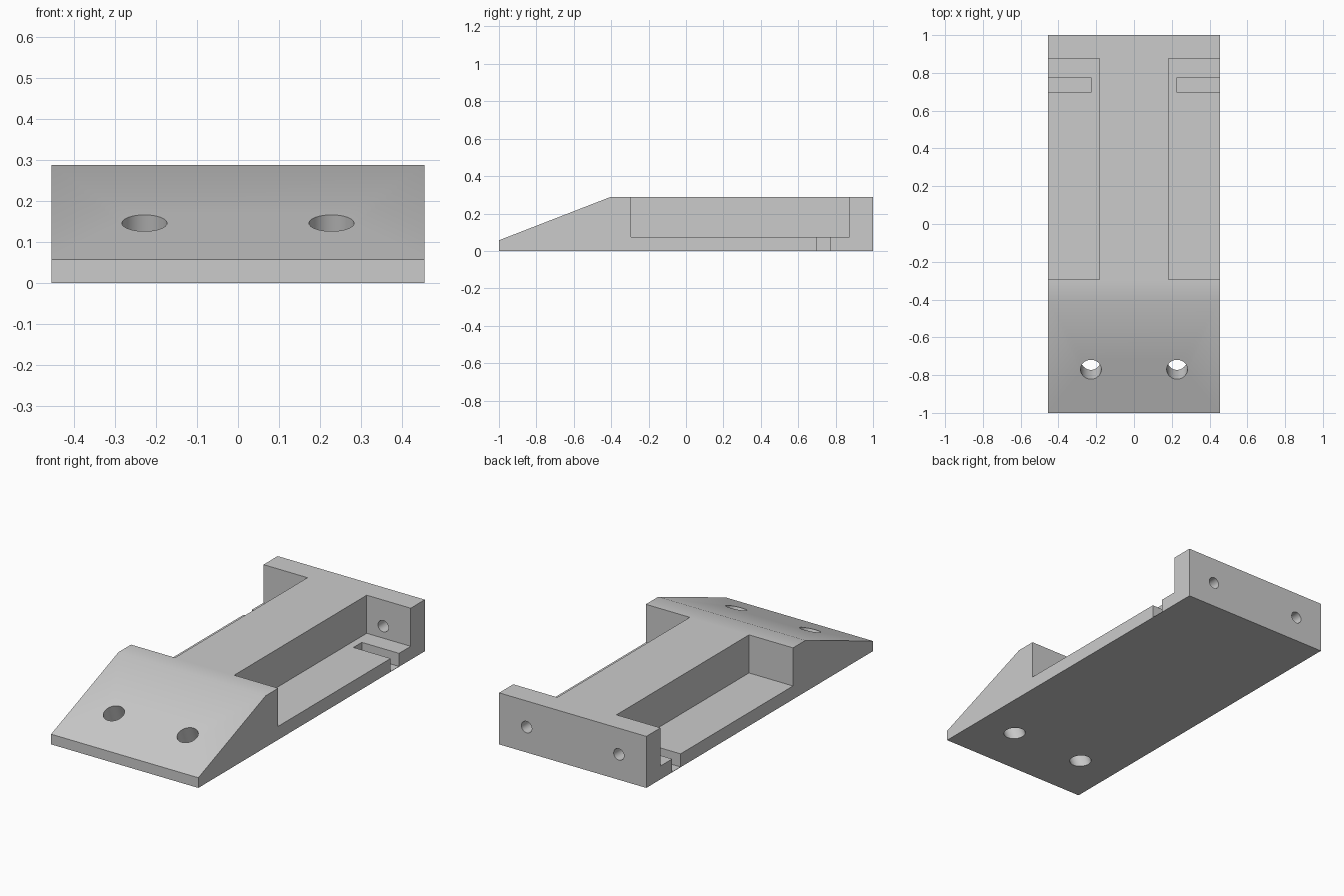
import bpy
import bmesh
from math import atan2, pi
from mathutils import Matrix, Vector

default = bpy.data.objects.get("Cube")
if default:
    bpy.data.objects.remove(default, do_unlink=True)

HALF_W, HEIGHT, NOSE_H, SLOPE_END = 0.455, 0.288, 0.057, -0.405

grey = bpy.data.materials.new("plain grey")
grey.use_nodes = True
colour = (0.6, 0.6, 0.6, 1)
grey.diffuse_color = colour
grey.node_tree.nodes["Principled BSDF"].inputs["Base Color"].default_value = colour


def make_object(name, bm):
    bmesh.ops.recalc_face_normals(bm, faces=bm.faces)
    mesh = bpy.data.meshes.new(name)
    bm.to_mesh(mesh)
    bm.free()
    mesh.materials.append(grey)
    obj = bpy.data.objects.new(name, mesh)
    bpy.context.collection.objects.link(obj)
    return obj


def box(name, low, high):
    low, high = Vector(low), Vector(high)
    bm = bmesh.new()
    bmesh.ops.create_cube(bm, size=1, matrix=Matrix.Translation((low + high) / 2)
                          @ Matrix.Diagonal((*(high - low), 1)))
    return make_object(name, bm)


def rod(name, centre, radius, length, tilt):
    bm = bmesh.new()
    bmesh.ops.create_cone(bm, cap_ends=True, segments=48, radius1=radius,
                          radius2=radius, depth=length,
                          matrix=Matrix.Translation(centre) @ Matrix.Rotation(tilt, 4, "X"))
    return make_object(name, bm)


# Wedge-nosed block: side profile extruded across the width
profile = [(-1, 0), (1, 0), (1, HEIGHT), (SLOPE_END, HEIGHT), (-1, NOSE_H)]
bm = bmesh.new()
side = bm.faces.new([bm.verts.new((-HALF_W, y, z)) for y, z in profile])
extruded = bmesh.ops.extrude_face_region(bm, geom=[side])["geom"]
bmesh.ops.translate(bm, vec=(2 * HALF_W, 0, 0),
                    verts=[v for v in extruded if isinstance(v, bmesh.types.BMVert)])
body = make_object("wedge_block", bm)

# Cutters for each side: pocket, floor slot, nose hole and rear wall hole
slope = atan2(HEIGHT - NOSE_H, SLOPE_END + 1)
cutters = []
for side_name, s in (("left", 1), ("right", -1)):
    def span(inner, y0, y1, z0, z1):
        x0, x1 = sorted((s * inner, s * 0.6))
        return (x0, y0, z0), (x1, y1, z1)

    cutters += [
        box(side_name + "_pocket_cutter", *span(0.183, -0.295, 0.875, 0.075, 0.5)),
        box(side_name + "_slot_cutter", *span(0.225, 0.698, 0.772, 0.002, 0.2)),
        rod(side_name + "_nose_hole_cutter", (s * 0.228, -0.77, 0.146), 0.055, 0.6, slope),
        rod(side_name + "_rear_hole_cutter", (s * 0.285, 0.94, 0.142), 0.032, 0.3, pi / 2),
    ]

bpy.context.view_layer.objects.active = body
body.select_set(True)
for cutter in cutters:
    cut = body.modifiers.new(cutter.name, "BOOLEAN")
    cut.operation = "DIFFERENCE"
    cut.solver = "EXACT"
    cut.object = cutter
    bpy.ops.object.modifier_apply(modifier=cut.name)
    bpy.data.objects.remove(cutter, do_unlink=True)

# Smooth hole walls, sharp edges elsewhere
bpy.ops.object.shade_smooth_by_angle(angle=pi / 6)
